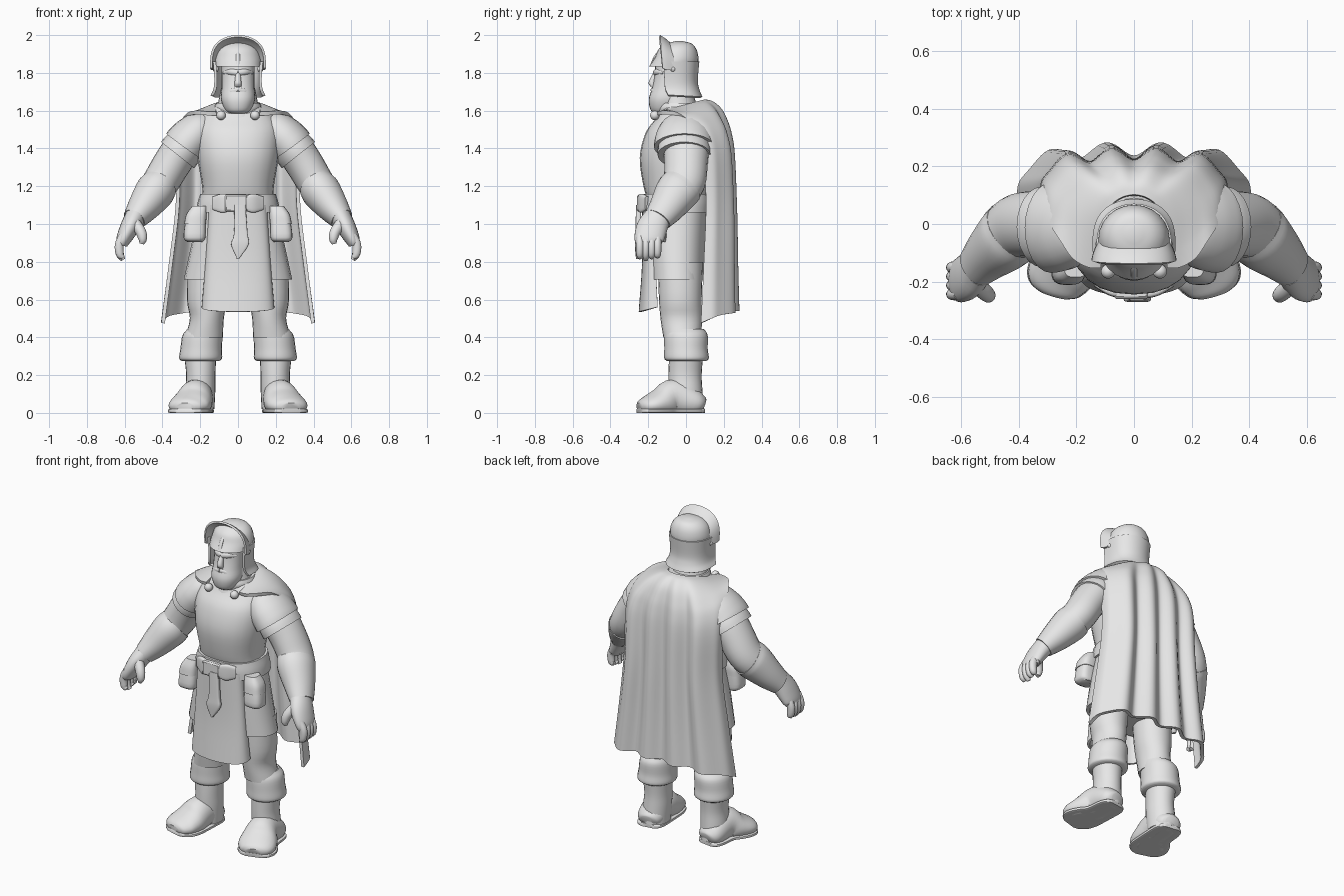
import bpy, bmesh, math
from mathutils import Vector

start_cube = bpy.data.objects.get("Cube")
if start_cube:
    bpy.data.objects.remove(start_cube, do_unlink=True)

grey = bpy.data.materials.new("plain_grey")
grey.use_nodes = True
grey.diffuse_color = (0.8, 0.8, 0.8, 1)
grey.node_tree.nodes["Principled BSDF"].inputs["Base Color"].default_value = grey.diffuse_color

SIDES = 24
X, Y, Z = Vector((1, 0, 0)), Vector((0, 1, 0)), Vector((0, 0, 1))


def finish(name, bm, mirror=False, thickness=0, bevel=0, angle=40):
    """Turn a bmesh into a finished, shaded object."""
    bmesh.ops.recalc_face_normals(bm, faces=bm.faces)
    mesh = bpy.data.meshes.new(name)
    bm.to_mesh(mesh)
    bm.free()
    obj = bpy.data.objects.new(name, mesh)
    bpy.context.collection.objects.link(obj)
    mesh.materials.append(grey)
    if thickness:
        solid = obj.modifiers.new("thickness", 'SOLIDIFY')
        solid.thickness = thickness
        solid.offset = 0
    if bevel:
        obj.modifiers.new("bevel", 'BEVEL').width = bevel
    if mirror:
        obj.modifiers.new("mirror", 'MIRROR').use_mirror_merge = False
    bpy.ops.object.select_all(action='DESELECT')
    obj.select_set(True)
    bpy.context.view_layer.objects.active = obj
    for modifier in list(obj.modifiers):
        bpy.ops.object.modifier_apply(modifier=modifier.name)
    bpy.ops.object.shade_smooth_by_angle(angle=math.radians(angle))
    return obj


def refine(rows, steps=4):
    """Pass a smooth curve through rows of numbers."""
    rows = [Vector(r) for r in rows]
    result = []
    for i in range(len(rows) - 1):
        b, c = rows[i], rows[i + 1]
        a = rows[i - 1] if i else b * 2 - c
        d = rows[i + 2] if i + 2 < len(rows) else c * 2 - b
        for s in range(steps):
            t = s / steps
            result.append(b + (c - a) * (t / 2) + (a * 2 - b * 5 + c * 4 - d) * (t * t / 2)
                          + (b * 3 - a - c * 3 + d) * (t ** 3 / 2))
    return result + [rows[-1]]


def power(value, exponent):
    return math.copysign(abs(value) ** exponent, value)


def skin(bm, rings, closed):
    for low, high in zip(rings, rings[1:]):
        count = len(low)
        for i in range(count if closed else count - 1):
            j = (i + 1) % count
            bm.faces.new((low[i], low[j], high[j], high[i]))


def tube(name, rows, upright=False, ref=Y, square=2, mirror=False):
    """Loft ellipses given as centre, side radius and depth radius."""
    bm = bmesh.new()
    rows = refine(rows)
    centres = [Vector(r[:3]) for r in rows]
    rings = []
    for k, row in enumerate(rows):
        along = Z if upright else (centres[min(k + 1, len(rows) - 1)] - centres[max(k - 1, 0)]).normalized()
        side = ref.cross(along).normalized()
        depth = along.cross(side)
        ring = []
        for i in range(SIDES):
            a = math.tau * i / SIDES
            p = (centres[k] + side * row[3] * power(math.cos(a), 2 / square)
                 + depth * row[4] * power(math.sin(a), 2 / square))
            p.z = max(p.z, 0)
            ring.append(bm.verts.new(p))
        rings.append(ring)
    skin(bm, rings, True)
    bm.faces.new(rings[0])
    bm.faces.new(rings[-1])
    return finish(name, bm, mirror)


def sheet(name, rows, thickness=0.015, falloff=0.6, fold=0, columns=48):
    """Curved cloth or plate: half width, edge y, middle y, middle z, edge z."""
    bm = bmesh.new()
    rows = refine(rows)
    rings = []
    for k, (width, edge_y, mid_y, mid_z, edge_z) in enumerate(rows):
        depth = fold * min(1, k / len(rows) * 1.3)
        ring = []
        for i in range(columns + 1):
            a = math.pi * (i / columns - 0.5)
            f = max(math.cos(a), 0) ** falloff
            wave = -depth * math.cos(math.tau * math.sin(a) / 0.48)
            ring.append(bm.verts.new((width * math.sin(a), edge_y + (mid_y - edge_y) * f + wave,
                                      edge_z + (mid_z - edge_z) * f)))
        rings.append(ring)
    skin(bm, rings, False)
    return finish(name, bm, thickness=thickness)


def box(name, centre, size, mirror=False):
    bm = bmesh.new()
    bmesh.ops.create_cube(bm, size=1)
    bmesh.ops.scale(bm, vec=size, verts=bm.verts)
    bmesh.ops.translate(bm, vec=centre, verts=bm.verts)
    return finish(name, bm, mirror, bevel=0.008)


def ball(name, centre, radius, mirror=False):
    bm = bmesh.new()
    bmesh.ops.create_uvsphere(bm, u_segments=16, v_segments=10, radius=radius)
    bmesh.ops.translate(bm, vec=centre, verts=bm.verts)
    return finish(name, bm, mirror)


# Body armour, belt and skirts
tube("cuirass", [(0, -.05, 1.12, .19, .15), (0, -.055, 1.2, .19, .17), (0, -.055, 1.35, .215, .19),
                 (0, -.04, 1.48, .225, .175), (0, -.02, 1.56, .2, .14), (0, -.02, 1.62, .13, .11)],
     upright=True, square=2.3)
tube("neck", [(0, -.04, 1.56, .13, .12), (0, -.04, 1.62, .11, .1), (0, -.05, 1.72, .09, .08)], upright=True)
tube("collar", [(0, -.03, 1.585, .118, .125), (0, -.03, 1.615, .125, .13), (0, -.03, 1.64, .115, .12)],
     upright=True)
tube("skirt", [(0, -.05, 1.1, .2, .16), (0, -.05, .9, .245, .155), (0, -.045, .705, .287, .15)],
     upright=True, square=2.3)
sheet("front_tabard", [(.145, -.16, -.225, 1.1, 1.1), (.165, -.16, -.225, .8, .8), (.185, -.15, -.243, .535, .56)])
tube("belt", [(0, -.05, 1.06, .222, .18), (0, -.05, 1.11, .215, .182), (0, -.05, 1.16, .2, .178)],
     upright=True, square=2.3)
box("belt_buckle", (-.01, -.243, 1.11), (.12, .035, .09))
tube("buckle_wings", [(.03, -.245, 1.11, .035, .015), (.08, -.235, 1.11, .05, .015), (.13, -.205, 1.11, .035, .015)],
     square=4, mirror=True)
tube("belt_tail", [(.01, -.25, 1.1, .03, .014), (.015, -.255, .95, .036, .014),
                   (.01, -.257, .89, .046, .014), (0, -.257, .815, .005, .008)], upright=True, square=5)
tube("pouches", [(.228, -.15, .905, .04, .04), (.23, -.158, .93, .058, .054),
                 (.222, -.15, 1.03, .052, .048), (.205, -.145, 1.08, .04, .04)],
     upright=True, square=3, mirror=True)
tube("pouch_flaps", [(.227, -.155, 1.0, .058, .056), (.22, -.15, 1.05, .054, .053),
                     (.203, -.145, 1.095, .04, .04)], upright=True, square=3, mirror=True)

# Legs and boots
tube("trousers", [(.155, -.03, .8, .11, .12), (.165, -.03, .6, .105, .113),
                  (.165, -.025, .5, .09, .11), (.18, -.02, .4, .1, .1)], upright=True, mirror=True)
tube("boot_cuffs", [(.175, -.005, .445, .092, .1), (.188, 0, .41, .106, .115), (.195, 0, .34, .11, .115),
                    (.198, .003, .29, .114, .118), (.198, .003, .275, .1, .105)], upright=True, mirror=True)
tube("boot_shafts", [(.2, 0, .3, .085, .09), (.197, -.005, .2, .077, .088),
                     (.2, -.003, .12, .08, .09), (.205, .003, .02, .08, .092)], upright=True, mirror=True)
foot = [(.205, .094, .04, .04, .035), (.207, .08, .045, .065, .05), (.212, .04, .055, .082, .075),
        (.22, -.06, .08, .088, .1), (.24, -.13, .055, .108, .08), (.263, -.19, .04, .11, .058),
        (.275, -.23, .032, .085, .042), (.28, -.247, .028, .05, .026)]
tube("boot_feet", foot, ref=Z, mirror=True)
tube("boot_soles", [(x, y, .01, side + .004, .013) for x, y, z, side, up in foot],
     ref=Z, square=4, mirror=True)

# Arms, shoulder plates and bracers
tube("upper_arms", [(.22, 0, 1.48, .09, .11), (.29, 0, 1.405, .1, .12), (.35, 0, 1.32, .1, .115),
                    (.41, -.01, 1.22, .097, .112), (.46, -.06, 1.15, .092, .107)], mirror=True)
tube("shoulder_plates", [(.16, 0, 1.54, .07, .1), (.192, -.003, 1.512, .096, .13), (.235, -.008, 1.467, .112, .15),
                         (.272, -.012, 1.427, .117, .156), (.285, -.012, 1.41, .117, .158)], mirror=True)
tube("shoulder_bands", [(.27, -.01, 1.425, .104, .135), (.3, -.01, 1.39, .111, .14),
                        (.32, -.01, 1.365, .112, .14)], mirror=True)
tube("bracers", [(.42, -.02, 1.2, .1, .116), (.445, -.05, 1.165, .104, .116),
                 (.5, -.1, 1.09, .086, .096), (.55, -.15, 1.025, .062, .076)], mirror=True)

# Hands
tube("palms", [(.545, -.15, 1.035, .055, .072), (.575, -.18, .98, .05, .082),
               (.605, -.195, .92, .04, .078), (.615, -.195, .89, .03, .065)], mirror=True)
for i, finger in enumerate(("index", "middle", "ring", "little")):
    y = -.244 + .031 * i
    tip = .81 + .012 * abs(i - 1)
    tube(finger + "_fingers", [(.605, y, .94, .024, .021), (.628, y, .89, .024, .021),
                               (.625, y, .84, .021, .019), (.608, y, tip, .012, .012)], mirror=True)
tube("thumbs", [(.55, -.21, 1.01, .03, .03), (.515, -.24, .96, .028, .028),
                (.505, -.25, .92, .023, .023), (.51, -.25, .895, .012, .012)], mirror=True)

# Head and face
tube("bearded_head", [(0, -.115, 1.585, .045, .05), (0, -.11, 1.605, .07, .078), (0, -.1, 1.66, .09, .097),
                      (0, -.09, 1.72, .087, .09), (0, -.08, 1.78, .087, .088), (0, -.07, 1.87, .09, .09)],
     upright=True, square=2.2)
tube("nose", [(0, -.162, 1.8, .012, .012), (0, -.178, 1.75, .018, .02), (0, -.172, 1.727, .02, .016)], upright=True)
tube("brows", [(0, -.164, 1.8, .016, .012), (.04, -.153, 1.805, .016, .012),
               (.075, -.118, 1.8, .008, .008)], mirror=True)
tube("moustache", [(0, -.178, 1.71, .013, .01), (.035, -.168, 1.7, .015, .011),
                   (.062, -.147, 1.67, .01, .007)], mirror=True)

# Helmet with raised visor
tube("helmet_dome", [(0, -.065, 1.835, .124, .13), (0, -.05, 1.88, .122, .116), (0, -.045, 1.925, .106, .1),
                     (0, -.038, 1.955, .072, .068), (0, -.035, 1.968, .02, .02)], upright=True)
sheet("helmet_neck_guard", [(.124, -.115, .063, 1.86, 1.86), (.118, -.115, .055, 1.76, 1.77),
                            (.122, -.11, .064, 1.71, 1.715), (.138, -.095, .08, 1.67, 1.68)])
sheet("visor", [(.142, -.125, -.14, 1.995, 1.825), (.136, -.1, -.112, 1.977, 1.815),
                (.12, -.06, -.075, 1.945, 1.815)], thickness=.012)
tube("helmet_peak", [(0, -.185, 1.84, .006, .012), (0, -.158, 1.895, .006, .01),
                     (0, -.115, 1.94, .004, .006)], ref=X)
ball("visor_hinges", (.118, -.07, 1.82), .016, mirror=True)

# Cape draped over the shoulders, with folds and clasps
sheet("cape", [(.115, -.15, .1, 1.65, 1.585), (.16, -.145, .14, 1.64, 1.585), (.215, -.11, .18, 1.6, 1.59),
               (.262, -.035, .205, 1.54, 1.58), (.3, .04, .222, 1.47, 1.52), (.316, .105, .233, 1.36, 1.38),
               (.32, .125, .24, 1.1, 1.1), (.355, .115, .245, .8, .8), (.397, .1, .252, .54, .475)],
      thickness=.02, falloff=.5, fold=.024, columns=72)
ball("cape_clasps", (.09, -.165, 1.575), .025, mirror=True)
